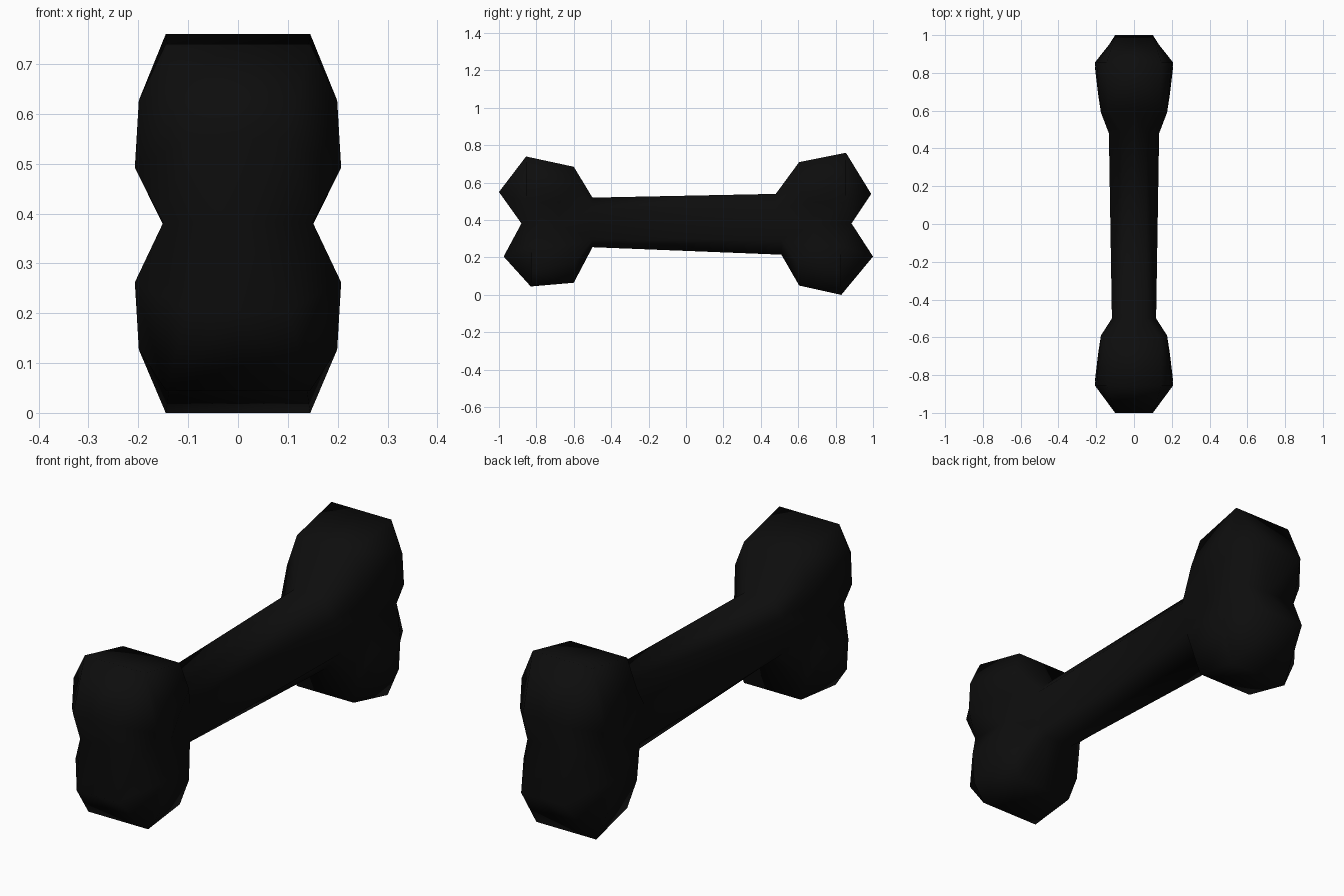
import bpy, bmesh

if "Cube" in bpy.data.objects:
    bpy.data.objects.remove(bpy.data.objects["Cube"])

MID = 0.377  # height of the bone's long axis

black = bpy.data.materials.new("near_black")
black.diffuse_color = (0.004, 0.004, 0.004, 1)
black.use_nodes = True
black.node_tree.nodes["Principled BSDF"].inputs["Base Color"].default_value = black.diffuse_color

bm = bmesh.new()


def face(*vs):
    bm.faces.new(vs)


def knuckle(outline, notch, mid_side, sy, sz, shaft_w):
    """One half lobe (x >= 0). outline: shaft edge, shoulder, crown, tip as (y, z)."""
    widths = (0.065, 0.138, 0.145, 0.10)
    edge = [bm.verts.new((w, y, z)) for w, (y, z) in zip(widths, outline)] + [notch[1]]
    seam = [bm.verts.new((0, y, z)) for y, z in outline] + [notch[0]]
    for i in range(4):  # rim strip
        face(edge[i], edge[i + 1], seam[i + 1], seam[i])
    # rounded cheek on the side of the lobe
    crown_y = outline[2][0]
    a = bm.verts.new((0.207, crown_y, MID + sz * 0.115))
    b = bm.verts.new((0.199, crown_y, MID + sz * 0.25))
    e = bm.verts.new((0.189, sy * 0.68, MID + sz * 0.12))
    d = bm.verts.new((0.175, sy * 0.59, MID + sz * 0.20))
    q = bm.verts.new((shaft_w, outline[0][0], MID + sz * 0.08))
    p0, p1, p2, p3, v1 = edge
    face(p0, p1, d, q)
    face(p1, p2, b, d)
    face(b, a, e, d)
    face(p2, p3, a, b)
    face(p3, v1, a)
    face(a, v1, mid_side, e)
    face(q, d, e, mid_side)
    return seam[0], p0, q


def bone_end(upper, lower, notch_y, sy, shaft_w):
    notch = [bm.verts.new((x, notch_y, MID + 0.005)) for x in (0, 0.15)]
    mid_side = bm.verts.new((0.15, sy * 0.68, MID))
    up = knuckle(upper, notch, mid_side, sy, 1, shaft_w)
    lo = knuckle(lower, notch, mid_side, sy, -1, shaft_w)
    face(up[2], lo[2], mid_side)
    return list(up) + list(lo)[::-1]


# two knobbly ends
back = bone_end([(0.48, 0.54), (0.605, 0.71), (0.855, 0.76), (0.99, 0.54)],
                [(0.51, 0.215), (0.605, 0.05), (0.83, 0.0), (1.0, 0.205)], 0.885, 1, 0.133)
front = bone_end([(-0.50, 0.52), (-0.60, 0.685), (-0.855, 0.74), (-1.0, 0.55)],
                 [(-0.50, 0.255), (-0.60, 0.065), (-0.83, 0.045), (-0.975, 0.205)], -0.88, -1, 0.117)

# shaft joining the two ends
for i in range(5):
    face(back[i], back[i + 1], front[i + 1], front[i])

# mirror the half to -x and weld
geom = bm.verts[:] + bm.edges[:] + bm.faces[:]
dup = bmesh.ops.duplicate(bm, geom=geom)["geom"]
for v in dup:
    if isinstance(v, bmesh.types.BMVert):
        v.co.x *= -1
bmesh.ops.remove_doubles(bm, verts=bm.verts[:], dist=1e-5)
bmesh.ops.recalc_face_normals(bm, faces=bm.faces[:])
for f in bm.faces:
    f.smooth = True

mesh = bpy.data.meshes.new("bone")
bm.to_mesh(mesh)
bm.free()
mesh.materials.append(black)
bpy.context.collection.objects.link(bpy.data.objects.new("bone", mesh))
